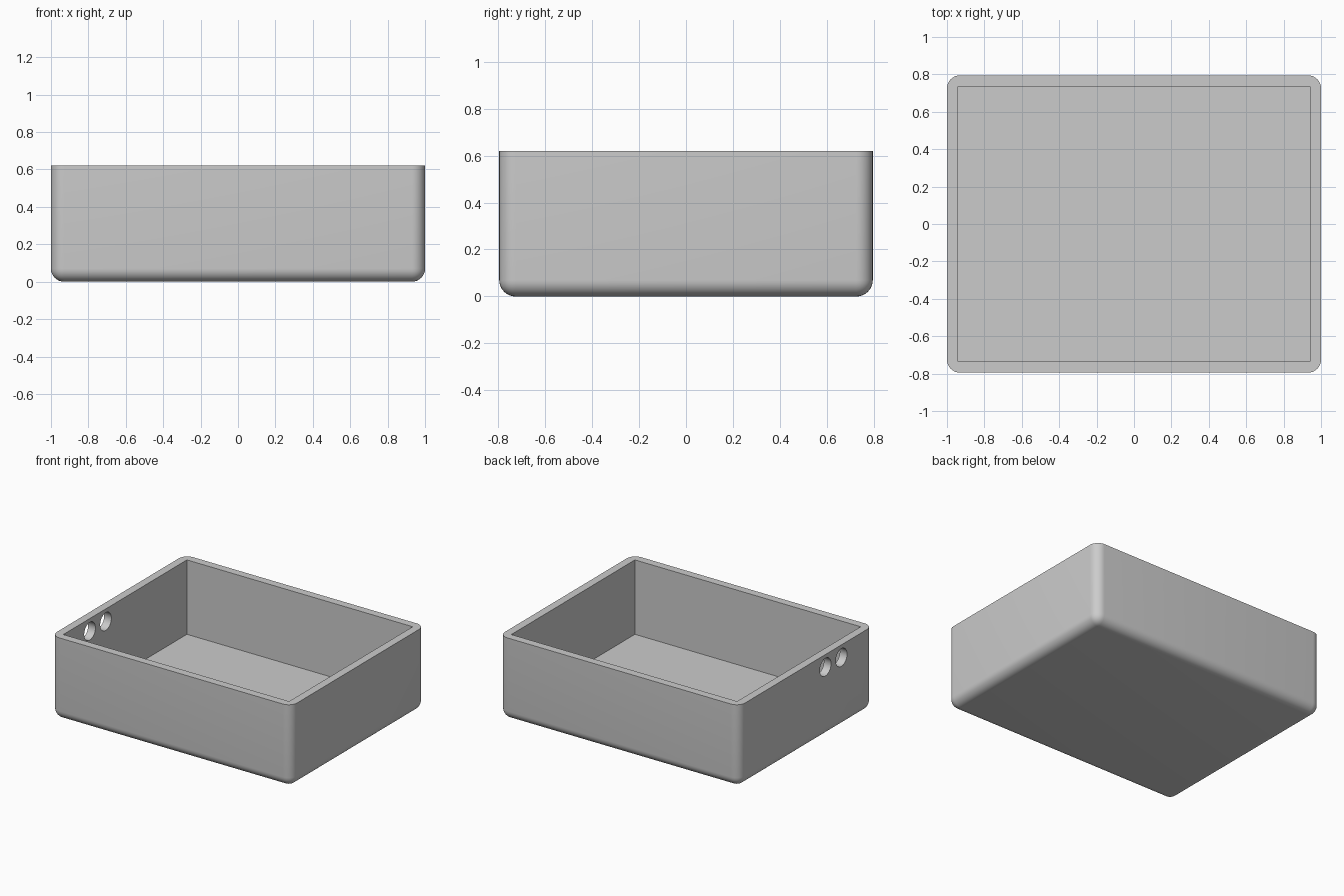
import bpy, bmesh, math
from mathutils import Matrix

HX, HY, H = 1.0, 0.795, 0.62      # half length, half depth, height
WALL, FLOOR, ROUND = 0.06, 0.06, 0.07

cube = bpy.data.objects.get("Cube")
if cube:
    bpy.data.objects.remove(cube)

grey = bpy.data.materials.new("plain grey")
grey.use_nodes = True
colour = (0.6, 0.6, 0.6, 1)
grey.diffuse_color = colour
grey.node_tree.nodes["Principled BSDF"].inputs["Base Color"].default_value = colour


def add_object(name, bm):
    mesh = bpy.data.meshes.new(name)
    bm.to_mesh(mesh)
    bm.free()
    mesh.materials.append(grey)
    obj = bpy.data.objects.new(name, mesh)
    bpy.context.collection.objects.link(obj)
    return obj


def block(name, hx, hy, z0, z1, rounding=0):
    """Box whose upright and bottom edges can be rounded."""
    bm = bmesh.new()
    bmesh.ops.create_cube(bm, size=1)
    for v in bm.verts:
        v.co = (v.co.x * 2 * hx, v.co.y * 2 * hy, z1 if v.co.z > 0 else z0)
    if rounding:
        edges = [e for e in bm.edges if not all(v.co.z == z1 for v in e.verts)]
        edges = [e for e in edges if any(v.co.z < z1 for v in e.verts)]
        bmesh.ops.bevel(bm, geom=edges, offset=rounding, segments=8,
                        profile=0.5, affect='EDGES')
    return add_object(name, bm)


def cut(target, cutter):
    mod = target.modifiers.new(cutter.name, 'BOOLEAN')
    mod.operation = 'DIFFERENCE'
    mod.solver = 'EXACT'
    mod.object = cutter
    cutter.hide_render = True
    cutter.hide_set(True)


# Rounded outer body, hollowed by a sharp-cornered cavity
tray = block("open_tray", HX, HY, 0, H, ROUND)
cutters = [block("cavity_cutter", HX - WALL, HY - WALL, FLOOR, H + 0.2)]

# Two cable holes through the right wall, near the front
for i, y in enumerate((-0.42, -0.23)):
    bm = bmesh.new()
    place = Matrix.Translation((-HX + WALL / 2, y, 0.525)) @ Matrix.Rotation(math.pi / 2, 4, 'Y')
    bmesh.ops.create_cone(bm, cap_ends=True, segments=24, radius1=0.067,
                          radius2=0.067, depth=0.2, matrix=place)
    cutters.append(add_object(f"hole_cutter_{i + 1}", bm))

for c in cutters:
    cut(tray, c)

# Apply the cuts and drop the helpers
bpy.context.view_layer.objects.active = tray
tray.select_set(True)
for mod in list(tray.modifiers):
    bpy.ops.object.modifier_apply(modifier=mod.name)
for c in cutters:
    bpy.data.objects.remove(c)
bpy.ops.object.shade_smooth_by_angle(angle=math.radians(35))
